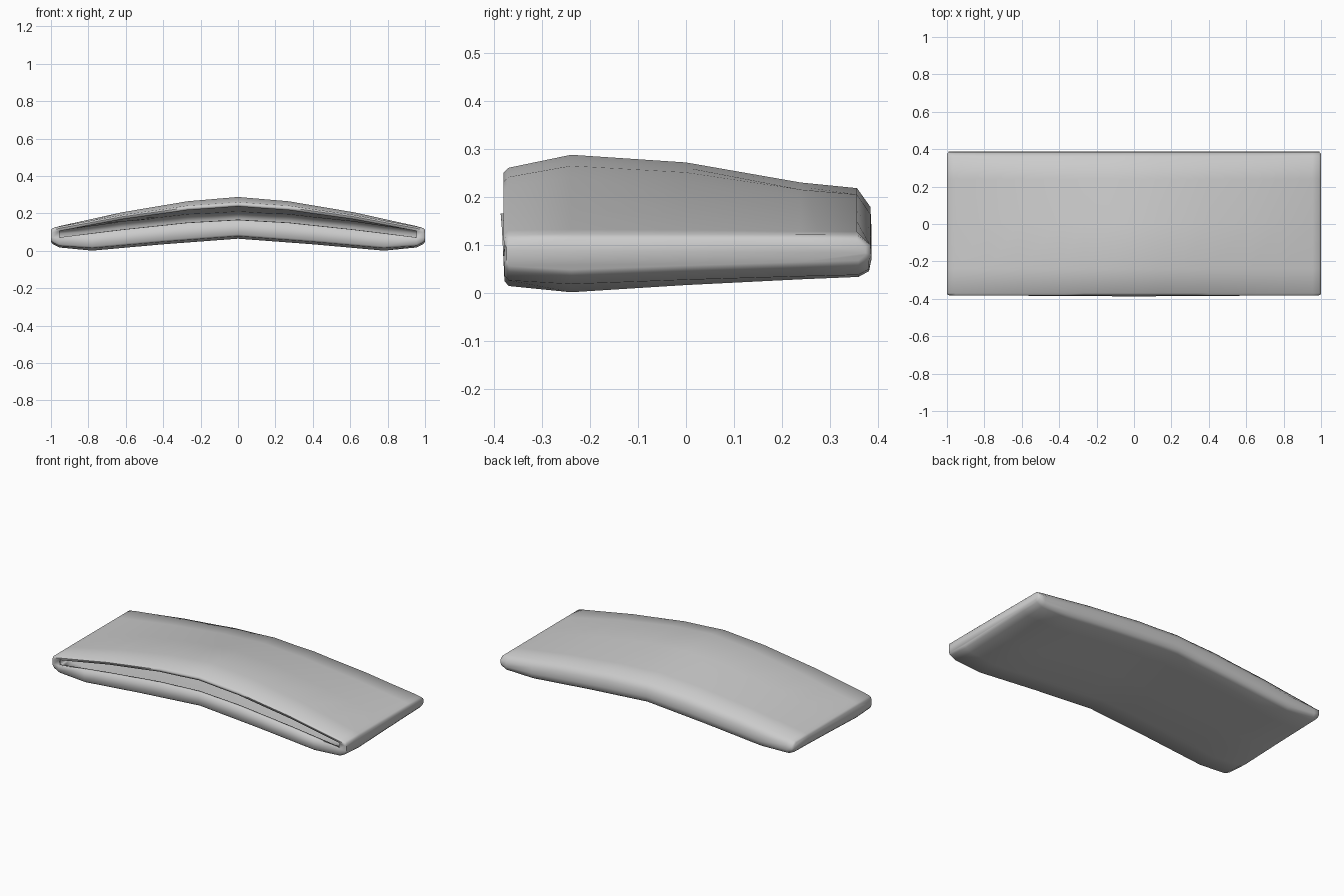
import bpy, bmesh

if "Cube" in bpy.data.objects:
    bpy.data.objects.remove(bpy.data.objects["Cube"])

def lerp(table, t):
    for (a, va), (b, vb) in zip(table, table[1:]):
        if t <= b:
            return va + (vb - va) * (t - a) / (b - a)
    return table[-1][1]

# height curves along half the width, and their change along the depth
TOP = [(0, .288), (.27, .265), (.62, .206), (.955, .132), (.99, .122), (1, .112)]
BOTTOM = [(0, .065), (.4, .035), (.78, .001), (.955, .018), (.99, .036), (1, .048)]
LIP = [(0, .165), (.27, .15), (.62, .113), (.955, .072), (1, .072)]
TOP_Y = [(-.38, -.027), (-.24, 0), (0, -.016), (.24, -.058), (.36, -.07)]
BOT_Y = [(-.38, .013), (-.24, 0), (0, .015), (.24, .027), (.36, .032)]

def ring(x):
    """Section across the depth: upper lip, top, back, bottom, lower lip."""
    u = abs(x)
    inset = .012 if u == 1 else 0
    fade = 1 - u ** 1.5
    top = lambda y: lerp(TOP, u) + lerp(TOP_Y, y) * fade
    bot = lambda y: lerp(BOTTOM, u) + lerp(BOT_Y, y) * (1 if u < .9 else .6)
    tf, tb, bf, bb = top(-.38), top(.36), bot(-.38), bot(.36)
    upper = tf - .024
    lower = min(lerp(LIP, u), upper - .012)
    pts = [(-.378, upper), (-.381, tf - .010), (-.37, tf)]
    pts += [(y, top(y)) for y in (-.24, 0, .24, .357)]
    pts += [(.385, tb - .32 * (tb - bb)), (.387, bb + .35 * (tb - bb)),
            (.382, bb + .012), (.36, bb)]
    pts += [(y, bot(y)) for y in (.24, 0, -.24)]
    pts += [(-.37, bf), (-.379, bf + .01), (-.381 - .006 * (1 - u), lower)]
    return [(x, max(-.387 + inset, min(.387 - inset, y)), max(z, 0)) for y, z in pts]

# curved hollow pouch with a long front slot
half = [0, .135, .27, .4, .62, .78, .955, .99, 1]
xs = [-x for x in reversed(half[1:])] + half
bm = bmesh.new()
rows = [[bm.verts.new(p) for p in ring(x)] for x in xs]
n = len(rows[0])
for i in range(len(rows) - 1):
    a, b = rows[i], rows[i + 1]
    closed = max(abs(xs[i]), abs(xs[i + 1])) > .96
    for j in range(n if closed else n - 1):
        k = (j + 1) % n
        bm.faces.new((a[j], a[k], b[k], b[j]))
# end walls
bm.faces.new(rows[0])
bm.faces.new(rows[-1])
bmesh.ops.recalc_face_normals(bm, faces=bm.faces)
mesh = bpy.data.meshes.new("pouch")
bm.to_mesh(mesh)
bm.free()
pouch = bpy.data.objects.new("pouch", mesh)
bpy.context.collection.objects.link(pouch)

# wall thickness
wall = pouch.modifiers.new("wall", 'SOLIDIFY')
wall.thickness = .02
wall.offset = -1

bpy.context.view_layer.objects.active = pouch
pouch.select_set(True)
bpy.ops.object.shade_smooth_by_angle(angle=1.05)
